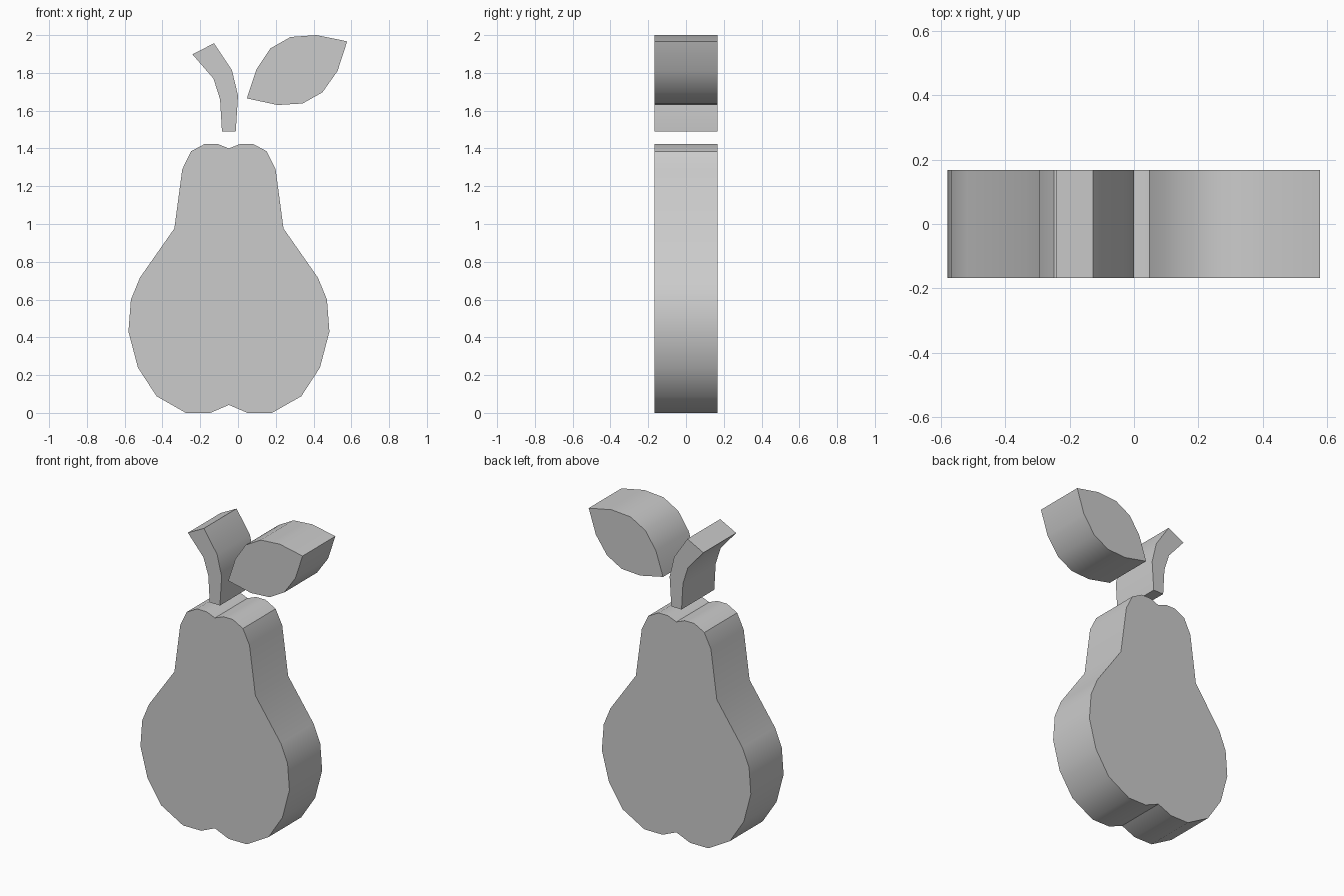
import bpy, bmesh, math

if "Cube" in bpy.data.objects:
    bpy.data.objects.remove(bpy.data.objects["Cube"])

HALF_DEPTH = 0.167


def slab(name, outline):
    """Extrude an x/z outline through the depth in y."""
    bm = bmesh.new()
    face = bm.faces.new([bm.verts.new((x, -HALF_DEPTH, z)) for x, z in outline])
    new = bmesh.ops.extrude_face_region(bm, geom=[face])["geom"]
    verts = [v for v in new if isinstance(v, bmesh.types.BMVert)]
    bmesh.ops.translate(bm, verts=verts, vec=(0, 2 * HALF_DEPTH, 0))
    bmesh.ops.recalc_face_normals(bm, faces=bm.faces)
    mesh = bpy.data.meshes.new(name)
    bm.to_mesh(mesh)
    bm.free()
    obj = bpy.data.objects.new(name, mesh)
    bpy.context.collection.objects.link(obj)
    bpy.ops.object.select_all(action="DESELECT")
    obj.select_set(True)
    bpy.context.view_layer.objects.active = obj
    bpy.ops.object.shade_smooth_by_angle(angle=math.radians(30))
    return obj


# Pear body: half outline from bottom notch to top notch, mirrored about its axis
AXIS = -0.048
half = [(0, 0.042), (0.098, 0), (0.228, 0), (0.383, 0.088), (0.482, 0.24),
        (0.532, 0.43), (0.519, 0.60), (0.471, 0.716), (0.289, 0.976),
        (0.247, 1.29), (0.20, 1.385), (0.128, 1.424), (0.06, 1.424), (0, 1.40)]
body = [(AXIS + x, z) for x, z in half]
body += [(AXIS - x, z) for x, z in reversed(half[1:-1])]
slab("pear_body", body)

# Curved stem floating above the body
slab("stem", [(-0.085, 1.49), (-0.012, 1.49), (0, 1.68), (-0.032, 1.814),
              (-0.127, 1.957), (-0.241, 1.898), (-0.13, 1.77), (-0.095, 1.66)])

# Pointed leaf beside the stem
slab("leaf", [(0.047, 1.665), (0.21, 1.63), (0.342, 1.638), (0.447, 1.697),
              (0.527, 1.81), (0.578, 1.967), (0.415, 2.0), (0.278, 1.99),
              (0.172, 1.93), (0.098, 1.82)])
